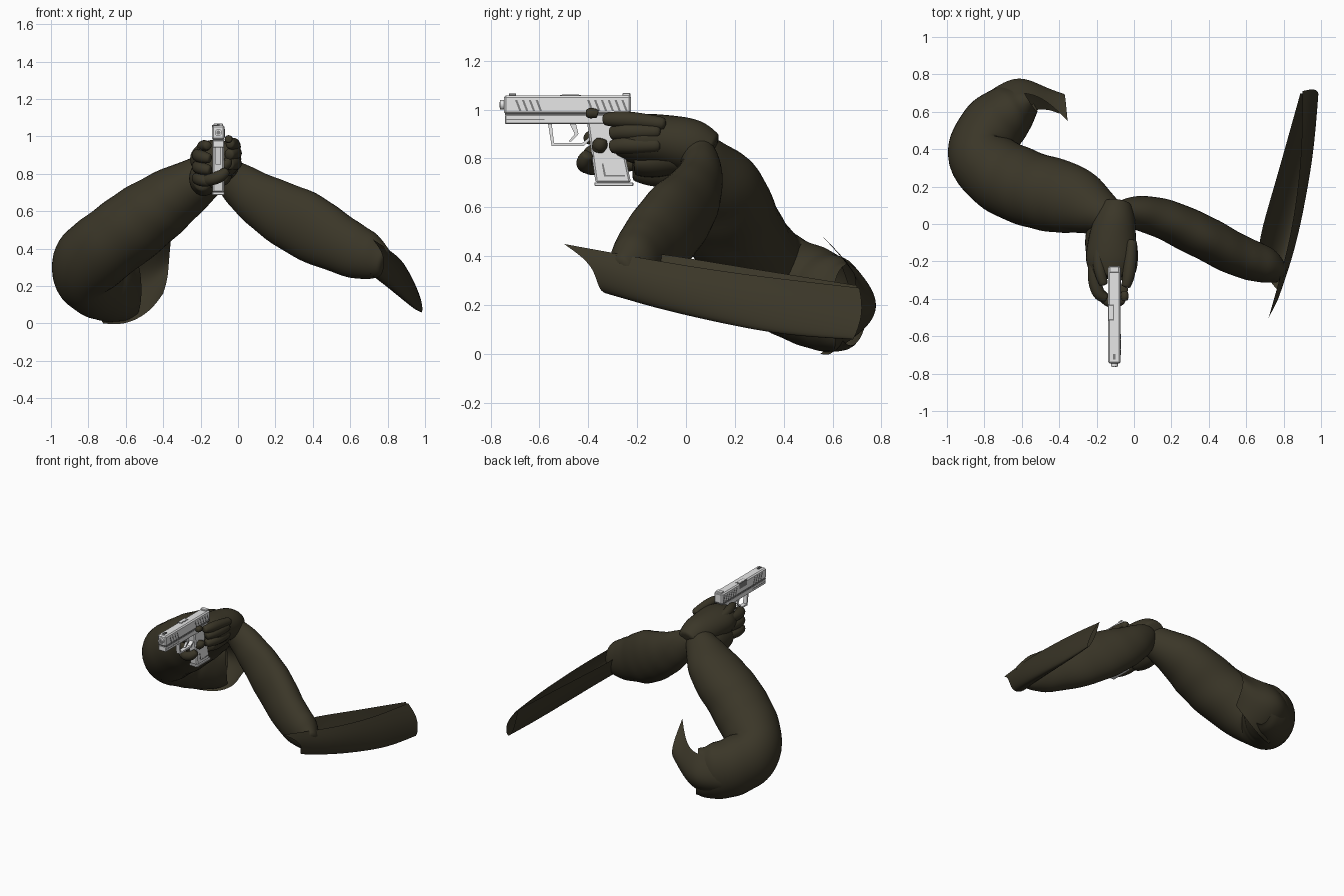
import bpy, bmesh, math
from mathutils import Vector

cube = bpy.data.objects.get("Cube")
if cube:
    bpy.data.objects.remove(cube, do_unlink=True)


def make_material(name, color):
    mat = bpy.data.materials.new(name)
    mat.use_nodes = True
    mat.diffuse_color = (*color, 1)
    mat.node_tree.nodes["Principled BSDF"].inputs["Base Color"].default_value = (*color, 1)
    return mat


olive = make_material("dark olive cloth", (.043, .037, .021))
silver = make_material("light grey metal", (.8, .8, .8))
dark = make_material("grey groove", (.22, .22, .22))
GUN_X = -.105


def add_object(name, bm, mat, smooth=False):
    bmesh.ops.recalc_face_normals(bm, faces=bm.faces)
    mesh = bpy.data.meshes.new(name)
    bm.to_mesh(mesh)
    bm.free()
    mesh.materials.append(mat)
    for poly in mesh.polygons:
        poly.use_smooth = smooth
    obj = bpy.data.objects.new(name, mesh)
    bpy.context.collection.objects.link(obj)
    return obj


def subdivide(obj, levels):
    mod = obj.modifiers.new("Subdivision", "SUBSURF")
    mod.levels = mod.render_levels = levels
    mod.boundary_smooth = "PRESERVE_CORNERS"


def catmull(a, b, c, d, t):
    return (b * 2 + (c - a) * t + (a * 2 - b * 5 + c * 4 - d) * t * t
            + (b * 3 - a - c * 3 + d) * t ** 3) / 2


def smooth_path(points, steps):
    """Interpolate tuples of any length with a smooth spline."""
    pts = [points[0], *points, points[-1]]
    out = []
    for i in range(len(points) - 1):
        for s in range(steps):
            out.append([catmull(*k, s / steps) for k in zip(*pts[i:i + 4])])
    return out + [list(points[-1])]


def tube(name, stations, wrinkle=0, steps=4, sides=16, open_end=False):
    """Loft ellipses along stations of x, y, z, side radius, up radius."""
    path = smooth_path(stations, steps)
    bm = bmesh.new()
    rings = []
    for i, (x, y, z, side_r, up_r) in enumerate(path):
        before = Vector(path[max(i - 1, 0)][:3])
        after = Vector(path[min(i + 1, len(path) - 1)][:3])
        tangent = (after - before).normalized()
        side = tangent.cross(Vector((0, 0, 1))).normalized()
        up = side.cross(tangent)
        ring = []
        for j in range(sides):
            a = math.tau * j / sides
            fold = 1 + wrinkle * math.sin(i * 1.9 + 2 * math.sin(a + i * .3))
            ring.append(bm.verts.new(Vector((x, y, z)) + fold * (
                side * side_r * math.cos(a) + up * up_r * math.sin(a))))
        rings.append(ring)
    for r, s in zip(rings, rings[1:]):
        for j in range(sides):
            k = (j + 1) % sides
            bm.faces.new((r[j], r[k], s[k], s[j]))
    bm.faces.new(rings[0])
    if not open_end:
        bm.faces.new(rings[-1])
    subdivide(add_object(name, bm, olive, True), 1)


def sheet(name, rows):
    """Open curved sheet through a small grid of points."""
    bm = bmesh.new()
    grid = [[bm.verts.new(p) for p in row] for row in rows]
    for r, s in zip(grid, grid[1:]):
        for j in range(len(r) - 1):
            bm.faces.new((r[j], r[j + 1], s[j + 1], s[j]))
    subdivide(add_object(name, bm, olive, True), 3)


def prism(name, profile, width, mat=silver, bevel=0, x=GUN_X):
    """Extrude a side profile of y, z points across the width."""
    bm = bmesh.new()
    face = bm.faces.new([bm.verts.new((x - width / 2, y, z)) for y, z in profile])
    new = bmesh.ops.extrude_face_region(bm, geom=[face])["geom"]
    bmesh.ops.translate(bm, vec=(width, 0, 0),
                        verts=[v for v in new if isinstance(v, bmesh.types.BMVert)])
    obj = add_object(name, bm, mat)
    if bevel:
        mod = obj.modifiers.new("Bevel", "BEVEL")
        mod.width, mod.segments = bevel, 1


def block(name, y0, y1, z0, z1, width, mat=silver, bevel=0, x=GUN_X):
    prism(name, [(y0, z0), (y1, z0), (y1, z1), (y0, z1)], width, mat, bevel, x)


# Right arm: forearm, bent elbow and short upper sleeve
tube("right_sleeve", [
    (-.11, -.02, .84, .09, .09), (-.17, .05, .79, .12, .12),
    (-.33, .13, .685, .19, .165), (-.5, .17, .565, .205, .195),
    (-.68, .24, .43, .205, .2), (-.82, .36, .31, .185, .205),
    (-.76, .51, .235, .18, .21), (-.65, .61, .2, .15, .2),
    (-.56, .67, .2, .085, .17)], .018, open_end=True)

# Torn end of the right sleeve, rising to a point
sheet("right_sleeve_flap", [
    [(-.72, .55, 0), (-.6, .6, -.01), (-.47, .62, .06), (-.4, .59, .16)],
    [(-.8, .7, .12), (-.63, .81, .12), (-.48, .74, .16), (-.375, .69, .24)],
    [(-.82, .68, .24), (-.63, .82, .24), (-.48, .73, .26), (-.37, .71, .33)],
    [(-.74, .63, .38), (-.62, .72, .34), (-.47, .67, .36), (-.355, .55, .49)]])

# Left arm: flattened forearm
tube("left_sleeve", [
    (-.08, .04, .83, .07, .08), (0, .06, .75, .09, .115),
    (.15, .03, .64, .11, .155), (.35, -.06, .53, .12, .185),
    (.55, -.165, .42, .115, .16), (.7, -.22, .355, .1, .13),
    (.79, -.27, .32, .05, .07)], .018)

# Left upper sleeve: long flat trough with a slit along the top
sheet("left_sleeve_trough", [
    [(.72, -.5, .45), (.79, -.37, .36), (.77, -.36, .24), (.7, -.27, .24), (.67, -.22, .42)],
    [(.83, -.12, .38), (.88, -.12, .29), (.85, -.14, .15), (.73, -.1, .24), (.66, -.1, .41)],
    [(.88, .2, .33), (.935, .2, .23), (.935, .2, .065), (.81, .2, .19), (.75, .2, .36)],
    [(.9, .45, .3), (.965, .45, .2), (.975, .42, .02), (.87, .45, .16), (.82, .45, .32)],
    [(.9, .71, .27), (.98, .73, .16), (.995, .67, .02), (.93, .69, .12), (.89, .7, .28)]])

# Clasped hands
tube("clasped_palms", [
    (-.09, .11, .82, .08, .08), (-.1, .03, .85, .11, .11),
    (-.115, -.08, .87, .13, .11), (-.12, -.2, .88, .14, .105),
    (-.12, -.29, .89, .1, .08)])
tube("lower_palm", [
    (-.1, -.03, .82, .08, .08), (-.13, -.13, .79, .1, .07),
    (-.14, -.21, .79, .09, .06)])
tube("right_palm_heel", [
    (-.15, .03, .8, .07, .08), (-.18, -.06, .78, .08, .1),
    (-.19, -.15, .77, .07, .085), (-.19, -.22, .77, .05, .06)])


def finger(name, points, r):
    ends = (.8, 1, 1, .7)
    tube(name, [(*p, r * e, r * e) for p, e in zip(points, ends)], 0, 3, 10)


for i in range(3):
    z = .91 - i * .062
    finger(f"right_finger_{i + 1}", [(-.2, -.14, z), (-.215, -.27, z - .01),
                                     (-.19, -.37, z - .02), (-.145, -.4, z - .03)], .036)
for i in range(2):
    z = .91 - i * .055
    finger(f"left_finger_{i + 1}", [(-.01, -.1, z), (-.015, -.2, z),
                                    (-.03, -.26, z), (-.05, -.31, z - .01)], .038)
finger("front_finger", [(-.19, -.36, .76), (-.14, -.41, .77),
                        (-.09, -.415, .79), (-.06, -.4, .82)], .034)
finger("middle_fingertip", [(-.08, -.36, .83), (-.07, -.355, .85),
                            (-.06, -.35, .86), (-.055, -.345, .88)], .032)
finger("left_thumb", [(-.01, -.08, .94), (-.02, -.2, .955),
                      (-.03, -.28, .96), (-.045, -.34, .96)], .035)
finger("thumb_tip", [(-.05, -.36, .98), (-.05, -.38, .985),
                     (-.05, -.395, .985), (-.05, -.41, .985)], .022)
finger("right_thumb", [(-.18, -.1, .93), (-.19, -.18, .94),
                       (-.18, -.26, .95), (-.16, -.33, .95)], .033)

# Pistol body
block("slide", -.745, -.225, .982, 1.058, .068, silver, .008)
block("slide_seam", -.74, -.23, .978, .983, .064, dark)
block("frame", -.74, -.25, .94, .979, .062, silver, .004)
block("rail_groove", -.735, -.58, .957, .962, .064, dark)
prism("grip", [(-.405, .95), (-.37, .7), (-.225, .7), (-.25, .82), (-.23, .95)],
      .062, silver, .008)
block("magazine_base", -.375, -.215, .687, .702, .066, silver, .003)
prism("grip_panel", [(-.345, .78), (-.335, .725), (-.25, .725), (-.25, .732),
                     (-.328, .732), (-.338, .78)], .065, dark)
block("rear_sight", -.26, -.228, 1.05, 1.068, .05, silver, .003)
block("front_sight", -.725, -.695, 1.05, 1.066, .014, dark)
block("ejection_port", -.515, -.43, 1.02, 1.0595, .034, dark, x=GUN_X - .018)
block("ejection_cover", -.507, -.438, 1.02, 1.061, .022, silver, x=GUN_X - .018)
prism("trigger", [(-.475, .94), (-.455, .9), (-.48, .87), (-.47, .868),
                  (-.44, .9), (-.45, .94)], .016)

# Slanted grooves on both sides of the slide
for start, count in ((-.7, 4), (-.405, 6)):
    for i in range(count):
        y = start + i * .028
        prism("slide_groove", [(y + .018, .993), (y + .027, .993),
                               (y + .009, 1.04), (y, 1.04)], .07, dark)

# Barrel
for name, r, y0, mat in (("barrel", .019, -.762, silver), ("bore", .011, -.764, dark)):
    ring = [math.tau * k / 16 for k in range(16)]
    bm = bmesh.new()
    face = bm.faces.new([bm.verts.new((GUN_X + r * math.cos(a), y0, 1.02 + r * math.sin(a)))
                         for a in ring])
    new = bmesh.ops.extrude_face_region(bm, geom=[face])["geom"]
    bmesh.ops.translate(bm, vec=(0, .03, 0),
                        verts=[v for v in new if isinstance(v, bmesh.types.BMVert)])
    add_object(name, bm, mat)

# Trigger guard
prism("trigger_guard", [(-.565, .945), (-.55, .85), (-.42, .85), (-.39, .88), (-.39, .892),
                        (-.425, .862), (-.54, .862), (-.55, .945)], .03)
